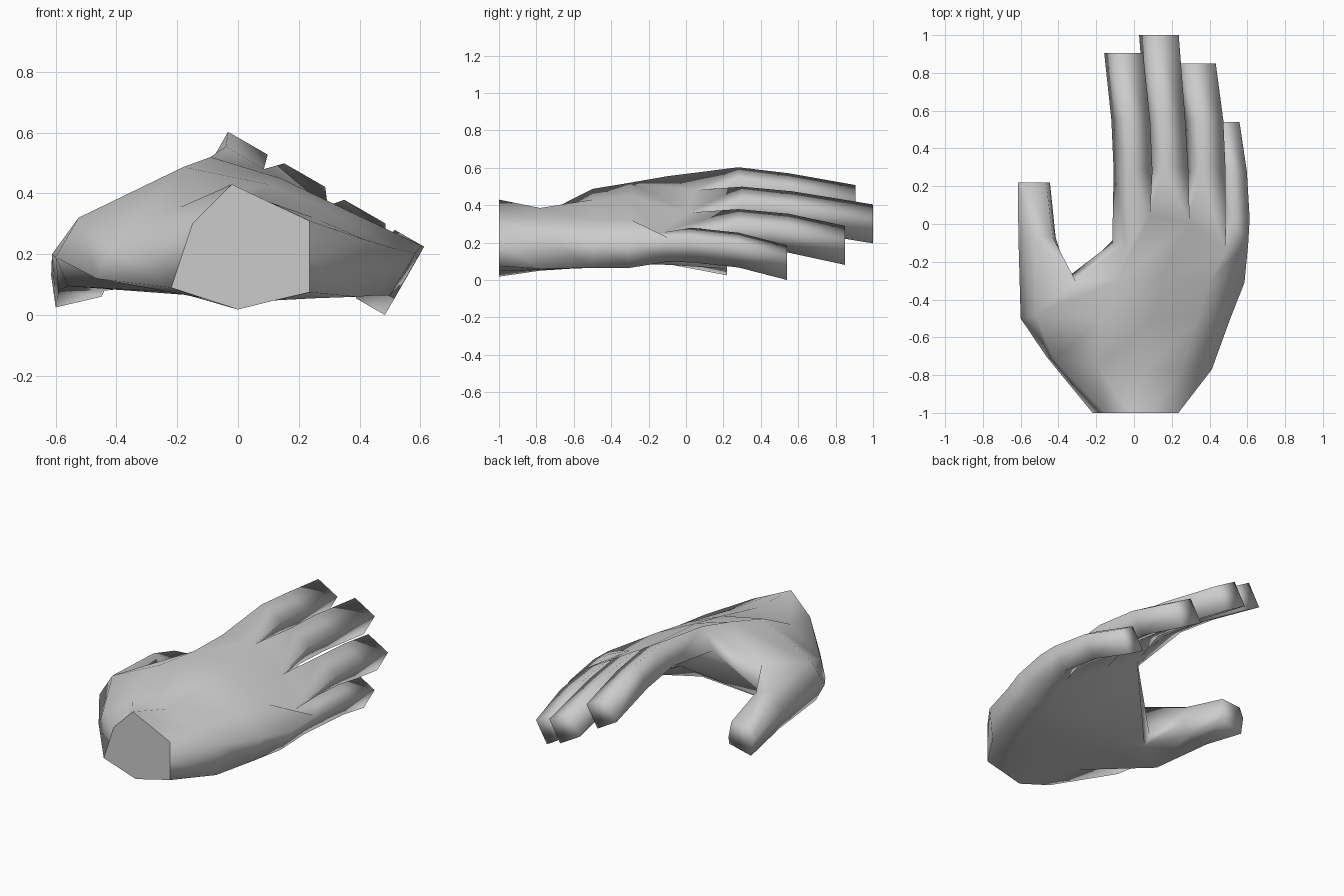
import bpy, bmesh
from mathutils import Vector

if "Cube" in bpy.data.objects:
    bpy.data.objects.remove(bpy.data.objects["Cube"])

bm = bmesh.new()
U = Vector((0.87, 0, -0.5))   # across the tilted fingers
N = Vector((0.5, 0, 0.87))    # out of the back of the hand


def ring(points):
    return [bm.verts.new(p) for p in points]


def bridge(a, b):
    n = len(a)
    for i in range(n):
        j = (i + 1) % n
        bm.faces.new((a[i], a[j], b[j], b[i]))


def extrude_through(base, sections):
    for pts in sections:
        nxt = ring(pts)
        bridge(base, nxt)
        base = nxt
    bm.faces.new(base)


# Palm sections: five points over the back, five returning underneath
wrist = [(-.15, -1, .30), (-.02, -1, .43), (.10, -1, .373), (.235, -1, .31), (.235, -1, .19),
         (.235, -1, .075), (.12, -1, .048), (0, -1, .018), (-.11, -1, .054), (-.22, -1, .09)]
heel = [(-.42, -.72, .22), (-.19, -.76, .355), (.06, -.78, .385), (.25, -.77, .32), (.412, -.77, .25),
        (.39, -.77, .06), (.25, -.77, .055), (.05, -.78, .05), (-.20, -.76, .075), (-.465, -.70, .12)]
thumb_side = [(-.525, -.48, .32), (-.18, -.5, .487), (.10, -.5, .43), (.34, -.5, .325), (.51, -.5, .22),
              (.46, -.5, .065), (.33, -.5, .065), (.10, -.5, .068), (-.56, -.47, .095), (-.60, -.5, .19)]
web = [(-.31, -.30, .32), (-.09, -.3, .52), (.14, -.3, .45), (.40, -.3, .325), (.585, -.31, .205),
       (.50, -.3, .065), (.38, -.3, .075), (.10, -.3, .13), (-.347, -.32, .09), (-.35, -.28, .14)]
knuckle_top = [Vector(p) for p in ((-.04, -.1, .555), (.085, .04, .48), (.295, .01, .36),
                                   (.485, -.15, .25), (.605, -.1, .228))]
knuckles = knuckle_top + [p - N * 0.15 for p in reversed(knuckle_top)]

rings = [ring(s) for s in (wrist, heel, thumb_side, web, knuckles)]
wrist_cap = bm.faces.new(rings[0])
for k in (0, 1, 3):
    bridge(rings[k], rings[k + 1])
# leave the thumb side open where the thumb grows out
for i in range(8):
    a, b = rings[2], rings[3]
    bm.faces.new((a[i], a[i + 1], b[i + 1], b[i]))

# Fingers: section centres and width, extruded from the knuckle quads
fingers = [
    (.15, [(-.005, .28, .50), (-.017, .55, .468), (-.055, .905, .405)]),
    (.155, [(.182, .30, .395), (.165, .57, .37), (.132, 1.0, .30)]),
    (.155, [(.38, .28, .275), (.368, .55, .25), (.328, .85, .185)]),
    (.11, [(.527, .03, .187), (.512, .28, .16), (.473, .54, .093)]),
]
K = rings[4]
for i, (w, path) in enumerate(fingers):
    base = [K[i], K[9 - i], K[8 - i], K[i + 1]]
    extrude_through(base, [[Vector(c) + U * w * sx + N * .15 * sz for sx, sz in
                            ((-.5, .5), (-.5, -.5), (.5, -.5), (.5, .5))] for c in path])

# Thumb: six-sided, grown from the opening in the palm
a, b = rings[2], rings[3]
thumb_base = [a[0], a[9], a[8], b[8], b[9], b[0]]
thumb = [
    (-.07, [(-.53, .30), (-.612, .20), (-.59, .08), (-.44, .08), (-.415, .16), (-.43, .26)]),
    (.22, [(-.59, .19), (-.615, .13), (-.60, .025), (-.45, .06), (-.445, .10), (-.465, .20)]),
]
extrude_through(thumb_base, [[(x, y, z) for x, z in sec] for y, sec in thumb])

# Smooth skin everywhere except the cut at the wrist
bmesh.ops.recalc_face_normals(bm, faces=bm.faces)
for f in bm.faces:
    f.smooth = f is not wrist_cap
for e in wrist_cap.edges:
    e.smooth = False

mesh = bpy.data.meshes.new("hand")
bm.to_mesh(mesh)
bm.free()
hand = bpy.data.objects.new("hand", mesh)
bpy.context.collection.objects.link(hand)
